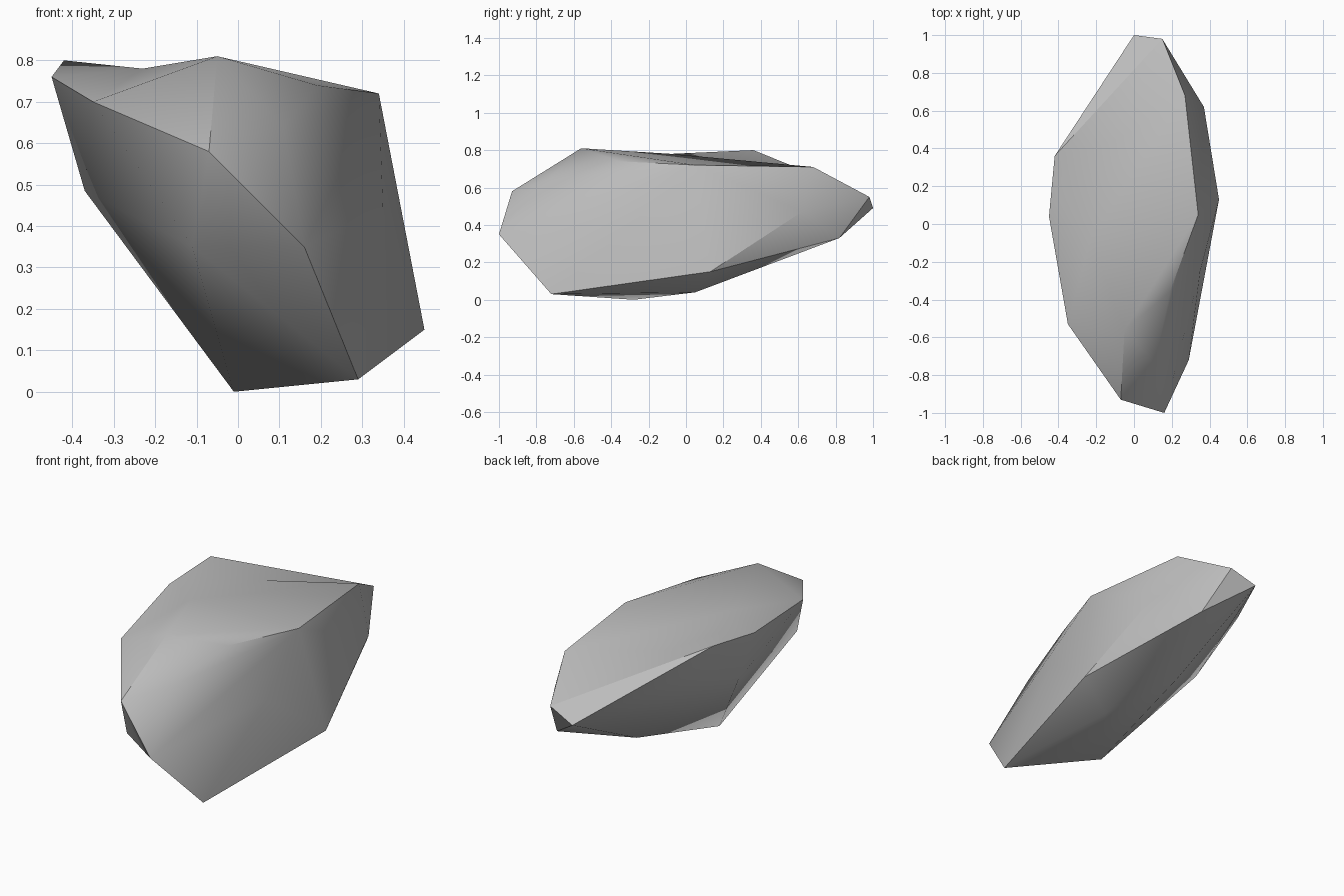
import bpy, bmesh, math

cube = bpy.data.objects.get("Cube")
if cube:
    bpy.data.objects.remove(cube)

# Corners of the boulder, grouped by region
crown = [(-.05, -.56, .81), (.19, -.36, .74), (.34, .05, .72), (.27, .68, .71),
         (-.42, .36, .80), (-.45, .04, .76), (-.35, -.53, .70)]
nose = [(-.07, -.93, .58), (.16, -1, .35), (.11, -.74, .64), (-.11, -.82, .35)]
tail = [(.15, .98, .55), (0, 1, .49), (.22, .82, .33), (-.32, .47, .645)]
flanks = [(.45, .13, .15), (.37, .62, .47), (.35, -.25, .44), (-.37, .07, .485)]
base = [(.29, -.72, .03), (-.01, -.28, 0), (.24, .05, .04), (.03, .39, .18)]
# Hollows on the crown: raised while the skin is wrapped, then pressed down
hollows = [((-.23, -.08, .88), .78), ((-.13, .42, .83), .72)]

bm = bmesh.new()
for point in crown + nose + tail + flanks + base:
    bm.verts.new(point)
pressed = [(bm.verts.new(point), depth) for point, depth in hollows]
bmesh.ops.convex_hull(bm, input=bm.verts[:])
for vert, depth in pressed:
    vert.co.z = depth
bmesh.ops.delete(bm, geom=[v for v in bm.verts if not v.link_faces], context='VERTS')
bmesh.ops.recalc_face_normals(bm, faces=bm.faces[:])

mesh = bpy.data.meshes.new("boulder")
bm.to_mesh(mesh)
bm.free()
boulder = bpy.data.objects.new("boulder", mesh)
bpy.context.collection.objects.link(boulder)

# Plain stone colour
stone = bpy.data.materials.new("grey stone")
stone.use_nodes = True
colour = (.5, .5, .5, 1)
stone.diffuse_color = colour
stone.node_tree.nodes["Principled BSDF"].inputs["Base Color"].default_value = colour
mesh.materials.append(stone)

# Soft facets with crisp main ridges
bpy.ops.object.select_all(action='DESELECT')
boulder.select_set(True)
bpy.context.view_layer.objects.active = boulder
bpy.ops.object.shade_smooth_by_angle(angle=math.radians(35))
